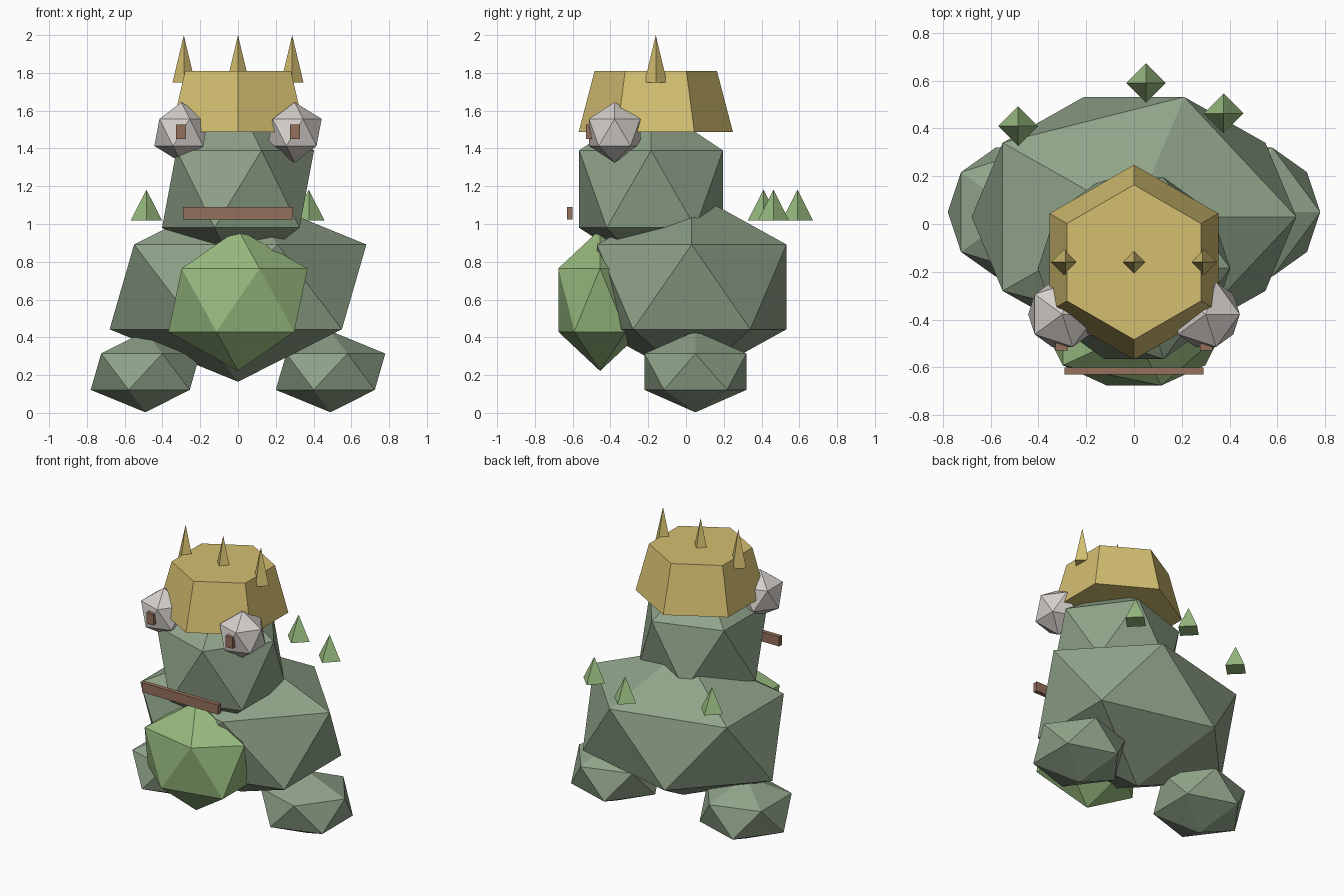
import bpy
import bmesh
from mathutils import Matrix, Vector

cube = bpy.data.objects.get("Cube")
if cube:
    bpy.data.objects.remove(cube, do_unlink=True)


def material(name, colour):
    mat = bpy.data.materials.new(name)
    mat.use_nodes = True
    rgba = (*colour, 1)
    mat.diffuse_color = rgba
    bsdf = next(n for n in mat.node_tree.nodes if n.type == 'BSDF_PRINCIPLED')
    bsdf.inputs["Base Color"].default_value = rgba
    return mat


moss = material("moss green", (0.28, 0.37, 0.255))
leaf = material("leaf green", (0.31, 0.49, 0.21))
gold = material("gold", (0.66, 0.52, 0.165))
stone = material("pale stone", (0.67, 0.63, 0.60))
brown = material("brown", (0.30, 0.16, 0.11))


def finish(name, bm, centre, mat):
    mesh = bpy.data.meshes.new(name)
    bm.to_mesh(mesh)
    bm.free()
    mesh.materials.append(mat)
    obj = bpy.data.objects.new(name, mesh)
    obj.location = centre
    bpy.context.collection.objects.link(obj)
    return obj


def lump(name, centre, radii, mat):
    """Faceted twenty-sided lump stretched along the axes."""
    bm = bmesh.new()
    bmesh.ops.create_icosphere(bm, subdivisions=1, radius=1)
    bmesh.ops.scale(bm, vec=Vector(radii), verts=bm.verts)
    return finish(name, bm, centre, mat)


def cone(name, sides, base, height, r_base, r_top, mat):
    """Upright cone or frustum standing on the point base."""
    bm = bmesh.new()
    bmesh.ops.create_cone(bm, cap_ends=True, segments=sides, radius1=r_base,
                          radius2=r_top, depth=height,
                          matrix=Matrix.Translation((0, 0, height / 2)))
    return finish(name, bm, base, mat)


def box(name, centre, size, mat):
    bm = bmesh.new()
    bmesh.ops.create_cube(bm, size=1)
    bmesh.ops.scale(bm, vec=Vector(size), verts=bm.verts)
    return finish(name, bm, centre, mat)


# Trunk of the creature
lump("body", (0, 0.03, 0.667), (0.76, 0.59, 0.502), moss)
lump("belly", (0, -0.455, 0.597), (0.412, 0.26, 0.375), leaf)
lump("head", (0, -0.185, 1.185), (0.45, 0.447, 0.458), moss)
box("mouth", (0, -0.615, 1.057), (0.58, 0.03, 0.066), brown)

# Feet and eyes, one on each side
for side, s in (("left", 1), ("right", -1)):
    lump(side + "_foot", (s * 0.49, 0.05, 0.218), (0.324, 0.317, 0.215), moss)
    lump(side + "_eye", (s * 0.30, -0.378, 1.485), (0.16, 0.16, 0.16), stone)
    box(side + "_pupil", (s * 0.302, -0.512, 1.488), (0.053, 0.035, 0.075), brown)

# Crown with three spikes
cone("crown", 6, (0, -0.16, 1.488), 0.322, 0.408, 0.324, gold)
for side, x in (("right", -0.287), ("middle", 0), ("left", 0.287)):
    cone(side + "_crown_spike", 4, (x, -0.16, 1.748), 0.252, 0.06, 0, gold)

# Small spines behind the back
for i, (x, y) in enumerate(((-0.485, 0.41), (0.05, 0.59), (0.375, 0.463))):
    cone(f"back_spine_{i + 1}", 4, (x, y, 1.018), 0.164, 0.083, 0, leaf)
